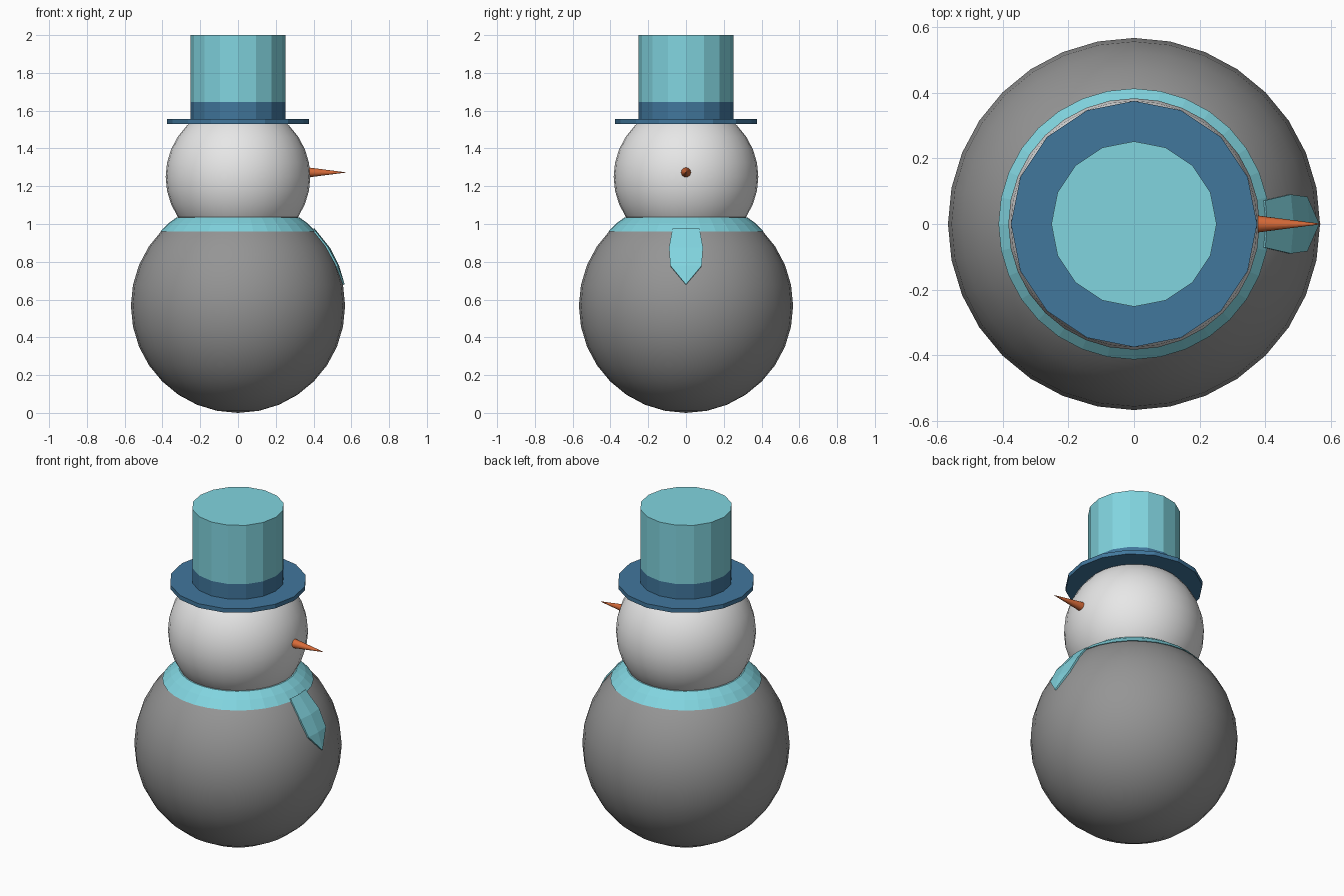
import bpy, bmesh, math

if "Cube" in bpy.data.objects:
    bpy.data.objects.remove(bpy.data.objects["Cube"])

def material(name, rgb):
    m = bpy.data.materials.new(name)
    m.diffuse_color = (*rgb, 1)
    m.use_nodes = True
    m.node_tree.nodes["Principled BSDF"].inputs["Base Color"].default_value = m.diffuse_color
    return m

GREY = material("grey", (0.30, 0.30, 0.30))
WHITE = material("white", (0.80, 0.80, 0.80))
TEAL = material("teal", (0.22, 0.66, 0.74))
BLUE = material("blue", (0.053, 0.184, 0.335))
ORANGE = material("orange", (0.68, 0.145, 0.04))

def finish(name, bm, mat, smooth=False):
    bmesh.ops.recalc_face_normals(bm, faces=bm.faces)
    mesh = bpy.data.meshes.new(name)
    bm.to_mesh(mesh)
    bm.free()
    mesh.materials.append(mat)
    for p in mesh.polygons:
        p.use_smooth = smooth
    ob = bpy.data.objects.new(name, mesh)
    bpy.context.collection.objects.link(ob)
    return ob

def ball(name, radius, z, mat):
    bm = bmesh.new()
    bmesh.ops.create_uvsphere(bm, u_segments=32, v_segments=16, radius=radius)
    ob = finish(name, bm, mat, True)
    ob.location.z = z
    return ob

def lathe(name, profile, sides, mat, closed=False):
    """Revolve (radius, z) points about z; cap the ends or close the loop."""
    bm = bmesh.new()
    rings = [[bm.verts.new((r * math.cos(2 * math.pi * i / sides),
                            r * math.sin(2 * math.pi * i / sides), z))
              for i in range(sides)] for r, z in profile]
    pairs = list(zip(rings, rings[1:]))
    if closed:
        pairs.append((rings[-1], rings[0]))
    else:
        bm.faces.new(rings[0])
        bm.faces.new(rings[-1])
    for a, b in pairs:
        for i in range(sides):
            j = (i + 1) % sides
            bm.faces.new((a[i], a[j], b[j], b[i]))
    return finish(name, bm, mat)

# Snow balls
BODY_R = 0.567
ball("body", BODY_R, BODY_R, GREY)
ball("head", 0.383, 1.25, WHITE)

# Top hat: brim, band and crown, with the band and crown as one tube
lathe("hat_brim", [(0.375, 1.53), (0.375, 1.555)], 16, BLUE)
crown = lathe("hat_crown", [(0.252, 1.55), (0.252, 1.645), (0.252, 2.0)], 16, TEAL)
crown.data.materials.append(BLUE)
for p in crown.data.polygons:
    p.material_index = 1 if p.center.z < 1.645 else 0

# Scarf collar
lathe("scarf_collar", [(0.413, 0.96), (0.37, 1.003), (0.325, 1.035),
                       (0.28, 1.035), (0.36, 0.96)], 32, TEAL, closed=True)

# Scarf tail draped over the body on the +x side
bm = bmesh.new()
def drape(y, z):
    return bm.verts.new((math.sqrt(0.576 ** 2 - y * y - (z - BODY_R) ** 2), y, z))
rows = [[drape(k * w, z) for k in (-1, 0, 1)]
        for w, z in ((0.072, 0.975), (0.09, 0.875), (0.083, 0.78))]
tip = drape(0, 0.68)
for a, b in zip(rows, rows[1:]):
    for i in range(2):
        bm.faces.new((a[i], b[i], b[i + 1], a[i + 1]))
for i in range(2):
    bm.faces.new((rows[-1][i], tip, rows[-1][i + 1]))
tail = finish("scarf_tail", bm, TEAL)
if tail.data.polygons[0].normal.x < 0:
    tail.data.flip_normals()
solid = tail.modifiers.new("thickness", 'SOLIDIFY')
solid.thickness = 0.02
solid.offset = -1

# Carrot nose pointing along +x
bm = bmesh.new()
bmesh.ops.create_cone(bm, cap_ends=True, segments=16, radius1=0.027, radius2=0.001, depth=0.20)
nose = finish("nose", bm, ORANGE, True)
nose.rotation_euler.y = math.pi / 2
nose.location = (0.468, 0, 1.273)
bpy.context.view_layer.objects.active = nose
nose.select_set(True)
bpy.ops.object.shade_smooth_by_angle(angle=math.radians(40))
